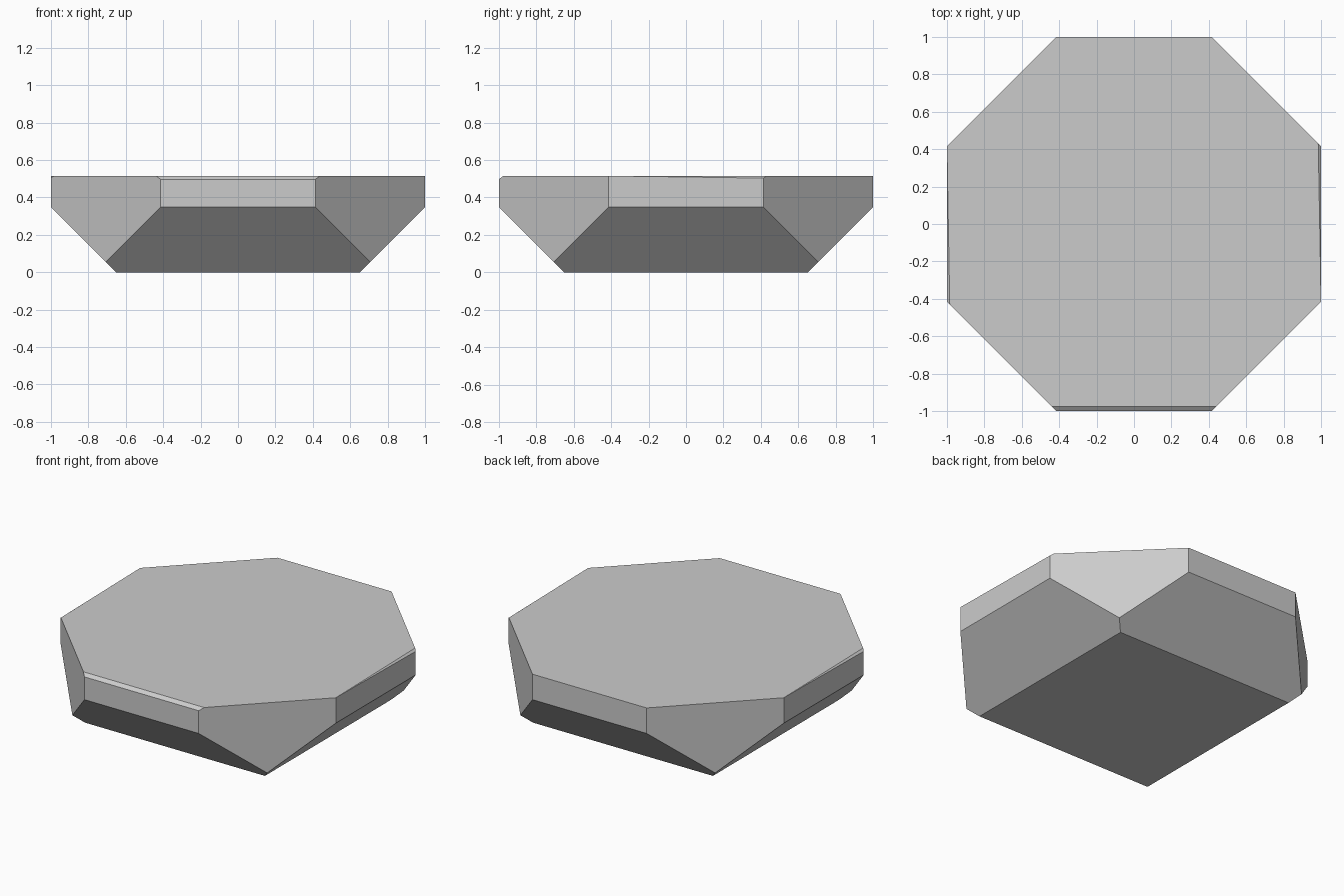
import bpy, bmesh
from mathutils import Vector

if "Cube" in bpy.data.objects:
    bpy.data.objects.remove(bpy.data.objects["Cube"])

TOP = 0.515


def cut(bm, point, normal):
    """Slice the solid by a plane, drop the outer side and cap the hole."""
    geom = bm.verts[:] + bm.edges[:] + bm.faces[:]
    res = bmesh.ops.bisect_plane(bm, geom=geom, dist=1e-5, plane_co=point,
                                 plane_no=normal, clear_outer=True)
    edges = [e for e in res["geom_cut"]
             if isinstance(e, bmesh.types.BMEdge) and e.is_valid and e.is_boundary]
    if edges:
        bmesh.ops.contextual_create(bm, geom=edges)


# Square block
bm = bmesh.new()
bmesh.ops.create_cube(bm, size=1)
for v in bm.verts:
    v.co = Vector((v.co.x * 2, v.co.y * 2, (v.co.z + 0.5) * TOP))

# Vertical corner cuts make the octagonal outline
for sx in (-1, 1):
    for sy in (-1, 1):
        cut(bm, (sx * 0.7071, sy * 0.7071, 0), (sx, sy, 0))

# 45 degree undercuts on the four sides
for nx, ny in ((1, 0), (-1, 0), (0, 1), (0, -1)):
    cut(bm, (nx * 0.652, ny * 0.652, 0), (nx, ny, -1))

# Thin bevel along the front top edge
cut(bm, (0, -1, 0.497), (0, -0.018, 0.024))

# Tapering bevels on the right and left top edges
for s in (1, -1):
    a = Vector((s * 0.985, s * 0.43, TOP))
    b = Vector((s * 1.0, s * -0.41, TOP))
    c = Vector((s * 1.0, s * 0.41, 0.503))
    n = (b - a).cross(c - a)
    cut(bm, a, n if n.z > 0 else -n)

bmesh.ops.recalc_face_normals(bm, faces=bm.faces[:])
mesh = bpy.data.meshes.new("faceted_block")
bm.to_mesh(mesh)
bm.free()
obj = bpy.data.objects.new("faceted_block", mesh)
bpy.context.collection.objects.link(obj)
